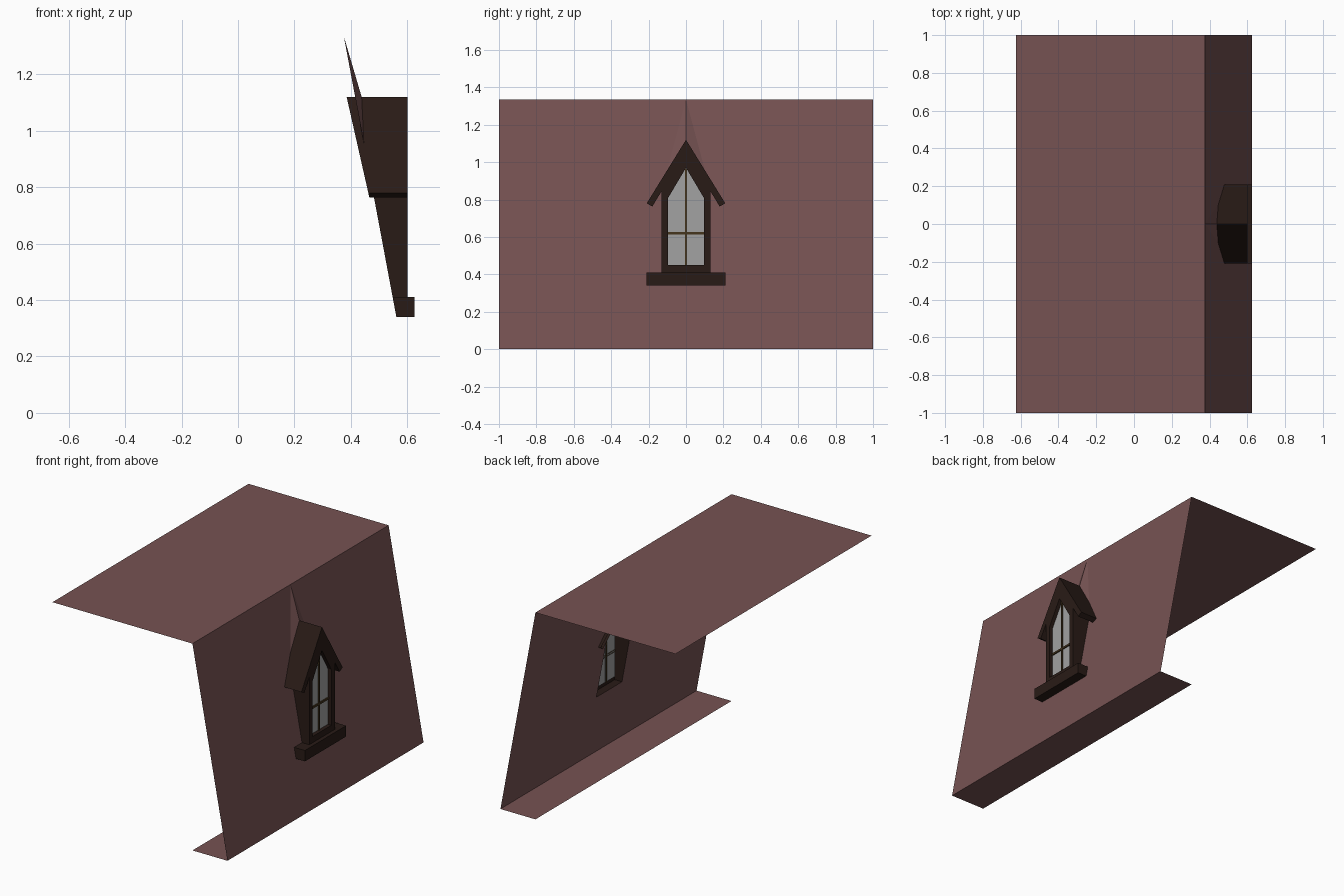
import bpy

if "Cube" in bpy.data.objects:
    bpy.data.objects.remove(bpy.data.objects["Cube"])


def material(name, rgb):
    m = bpy.data.materials.new(name)
    m.diffuse_color = (*rgb, 1)
    m.use_nodes = True
    m.node_tree.nodes["Principled BSDF"].inputs["Base Color"].default_value = m.diffuse_color
    return m


TILE = material("roof_tile", (0.18, 0.085, 0.085))
WOOD = material("dark_wood", (0.022, 0.011, 0.008))
GLASS = material("glass", (0.36, 0.36, 0.36))
BAR = material("glazing_bar", (0.06, 0.035, 0.012))


def slope_x(z):
    return 0.625 - 0.25 * z / 1.335


def make(name, verts, faces, mat):
    me = bpy.data.meshes.new(name)
    me.from_pydata(verts, [], faces)
    me.materials.append(mat)
    ob = bpy.data.objects.new(name, me)
    bpy.context.collection.objects.link(ob)
    return ob


def tube(name, profile, front, back, mat, cap=True):
    """Extrude a (y, z) profile from x = front to the function back(z)."""
    n = len(profile)
    verts = [(front, y, z) for y, z in profile] + [(back(z), y, z) for y, z in profile]
    faces = [(i, i + n, (i + 1) % n + n, (i + 1) % n) for i in range(n)]
    if cap:
        faces.append(tuple(range(n)))
    return make(name, verts, faces, mat)


# Steep roof panel with the dormer opening, bulging at the gable tip
hole = [(-.13, .41), (.13, .41), (.13, .85), (0, 1.08), (-.13, .85)]
outer = [(-1, 0), (1, 0), (1, 1.335), (0, 1.335), (-1, 1.335)]
verts = [(slope_x(z), y, z) for y, z in outer + hole]
verts[8] = (0.45, 0, 1.08)
faces = [(0, 1, 6, 5), (1, 2, 7, 6), (2, 3, 7), (3, 8, 7),
         (3, 9, 8), (3, 4, 9), (4, 0, 5, 9)]
make("roof_slope", verts, faces, TILE)

# Flat roof top and lower return
for name, x0, x1, z in (("roof_top", -0.625, 0.375, 1.335), ("roof_return", 0.375, 0.625, 0)):
    make(name, [(x0, -1, z), (x1, -1, z), (x1, 1, z), (x0, 1, z)], [(0, 1, 2, 3)], TILE)

# Dormer side walls
for s, name in ((-1, "left_cheek"), (1, "right_cheek")):
    y = 0.13 * s
    quad = [(0.6, y, .41), (slope_x(.41), y, .41), (slope_x(.85), y, .85), (0.6, y, .85)]
    make(name, quad, [(0, 1, 2, 3) if s < 0 else (3, 2, 1, 0)], WOOD)

# Pointed window frame: front ring and reveal back to the glass
edge = [(-.13, .41), (.13, .41), (.13, .85), (0, 1.06), (-.13, .85)]
opening = [(-.095, .45), (.095, .45), (.095, .81), (0, .97), (-.095, .81)]
verts = [(0.6, *p) for p in edge + opening] + [(0.575, *p) for p in opening]
faces = []
for i in range(5):
    j = (i + 1) % 5
    faces += [(i, j, j + 5, i + 5), (i + 5, j + 5, j + 10, i + 10)]
make("window_frame", verts, faces, WOOD)
make("window_glass", [(0.575, *p) for p in opening], [tuple(range(5))], GLASS)

# Glazing bars
for name, y, z0, z1 in (("upright_bar", .006, .45, .965), ("cross_bar", .095, .614, .626)):
    tube(name, [(-y, z0), (y, z0), (y, z1), (-y, z1)], 0.583, lambda z: 0.570, BAR)

# Dormer gable roof, following the slope at its back edge
gable = [(0, 1.12), (-.21, .78), (-.18, .763), (0, 1.06), (.18, .763), (.21, .78)]
tube("dormer_roof", gable, 0.6,
     lambda z: 0.385 + (1.12 - z) * 0.226, WOOD)

# Window sill
tube("window_sill", [(-.21, .34), (.21, .34), (.21, .41), (-.21, .41)], 0.625, slope_x, WOOD)
